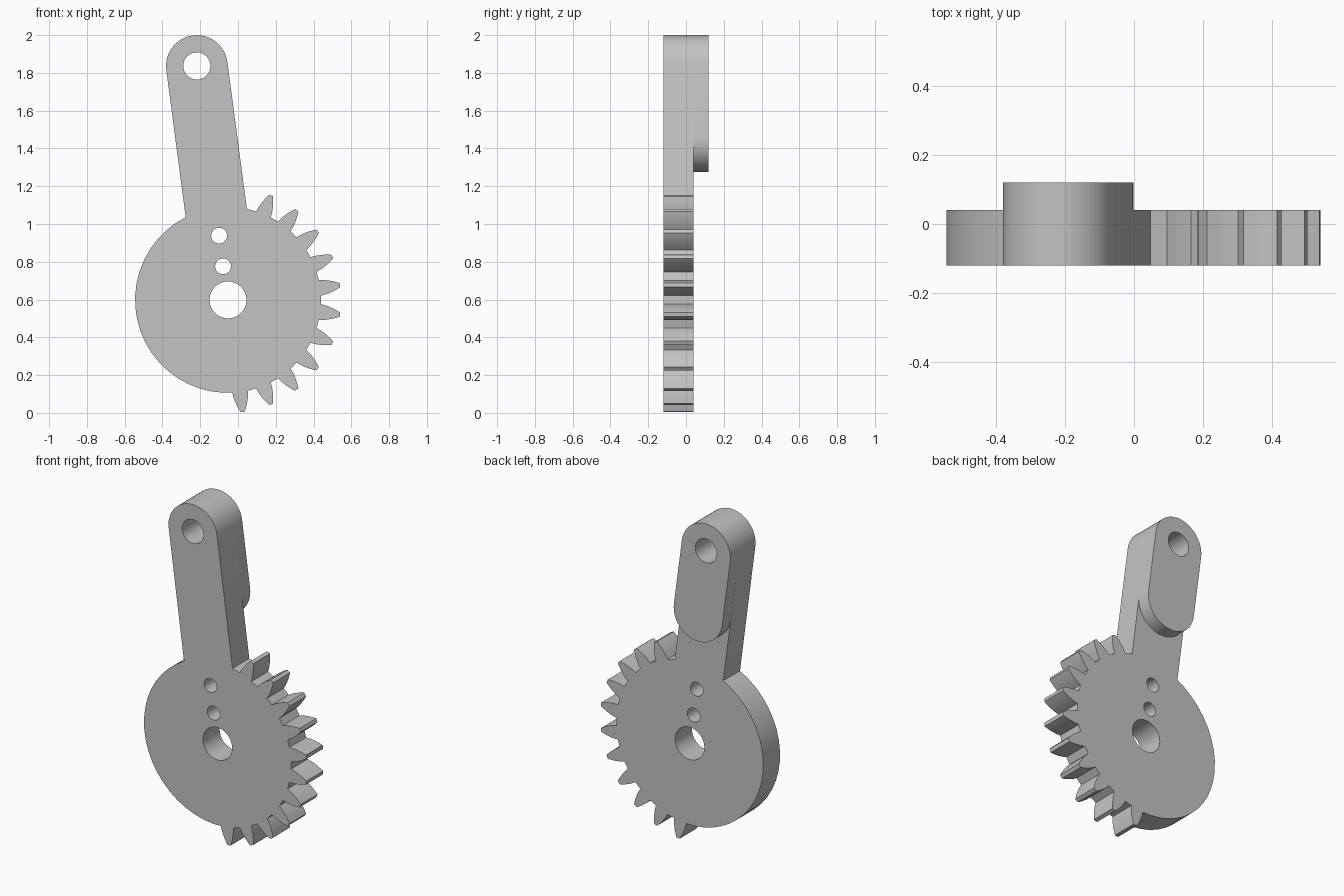
import bpy
import bmesh
from math import radians, sin, cos, pi
from mathutils import Vector, Matrix

cube = bpy.data.objects.get("Cube")
if cube:
    bpy.data.objects.remove(cube, do_unlink=True)

grey = bpy.data.materials.new("plain grey")
grey.use_nodes = True
tone = (0.55, 0.55, 0.55, 1)
grey.diffuse_color = tone
grey.node_tree.nodes["Principled BSDF"].inputs["Base Color"].default_value = tone

HUB = Vector((-0.053, 0.598))       # gear centre (x, z)
PIN = Vector((-0.218, 1.837))       # arm end centre
ROOT, ARM = 0.492, 0.163            # root radius, arm half width
FRONT, STEP, BACK = -0.12, 0.04, 0.12
TOOTH = [(0.49, 0.042), (0.525, 0.037), (0.56, 0.027), (0.585, 0.017), (0.598, 0.011)]

along = (PIN - HUB).normalized()
side = Vector((along.y, -along.x))  # towards the toothed side


def arc(centre, radius, start, end, steps):
    """Points along an arc, angles in degrees."""
    turns = [radians(start + (end - start) * i / steps) for i in range(steps + 1)]
    return [centre + radius * Vector((cos(t), sin(t))) for t in turns]


def circle(centre, radius, steps=32):
    return arc(centre, radius, 0, 360, steps)[:-1]


def half_round(centre, sign):
    """Rounded arm end, running from the right side when sign is 1."""
    return [centre + sign * ARM * (side * cos(pi * i / 24) + along * sin(pi * i / 24))
            for i in range(25)]


def plate(name, loops, y0, y1):
    """Filled outline with holes, extruded from y0 to y1."""
    curve = bpy.data.curves.new(name, "CURVE")
    curve.dimensions = "2D"
    curve.fill_mode = "BOTH"
    curve.extrude = (y1 - y0) / 2
    for loop in loops:
        spline = curve.splines.new("POLY")
        spline.points.add(len(loop) - 1)
        for point, p in zip(spline.points, loop):
            point.co = (p.x, p.y, 0, 1)
        spline.use_cyclic_u = True
    obj = bpy.data.objects.new(name, curve)
    bpy.context.collection.objects.link(obj)
    bpy.ops.object.select_all(action="DESELECT")
    obj.select_set(True)
    bpy.context.view_layer.objects.active = obj
    bpy.ops.object.convert(target="MESH")
    obj = bpy.context.object
    obj.name = name
    # Stand the plate upright and weld the caps to the walls
    bm = bmesh.new()
    bm.from_mesh(obj.data)
    bm.transform(Matrix.Translation((0, (y0 + y1) / 2, 0)) @ Matrix.Rotation(pi / 2, 4, "X"))
    bmesh.ops.remove_doubles(bm, verts=bm.verts, dist=0.0001)
    bmesh.ops.recalc_face_normals(bm, faces=bm.faces)
    bm.to_mesh(obj.data)
    bm.free()
    obj.data.materials.clear()
    obj.data.materials.append(grey)
    bpy.ops.object.shade_smooth_by_angle(angle=radians(25))


# Gear lever outline: plain rim, teeth, then the arm
reach = (ROOT ** 2 - ARM ** 2) ** 0.5
outline = arc(HUB, ROOT, 117.1, 267, 20)
for n in range(11):
    a = radians(-82.5 + 15 * n)
    out, across = Vector((cos(a), sin(a))), Vector((-sin(a), cos(a)))
    outline += [HUB + out * r - across * w for r, w in TOOTH]
    outline += [HUB + out * r + across * w for r, w in reversed(TOOTH)]
outline.append(HUB + along * reach + side * ARM)
outline += half_round(PIN, 1)

pin_hole = circle(PIN, 0.072)
holes = [circle(HUB, 0.098), circle(Vector((-0.079, 0.776)), 0.042),
         circle(Vector((-0.1, 0.938)), 0.042), pin_hole]
plate("gear_lever", [outline] + holes, FRONT, STEP)

# Thick rounded pad on the back of the arm
pad_end = PIN - along * 0.403
plate("arm_pad", [half_round(PIN, 1) + half_round(pad_end, -1), pin_hole], STEP, BACK)
